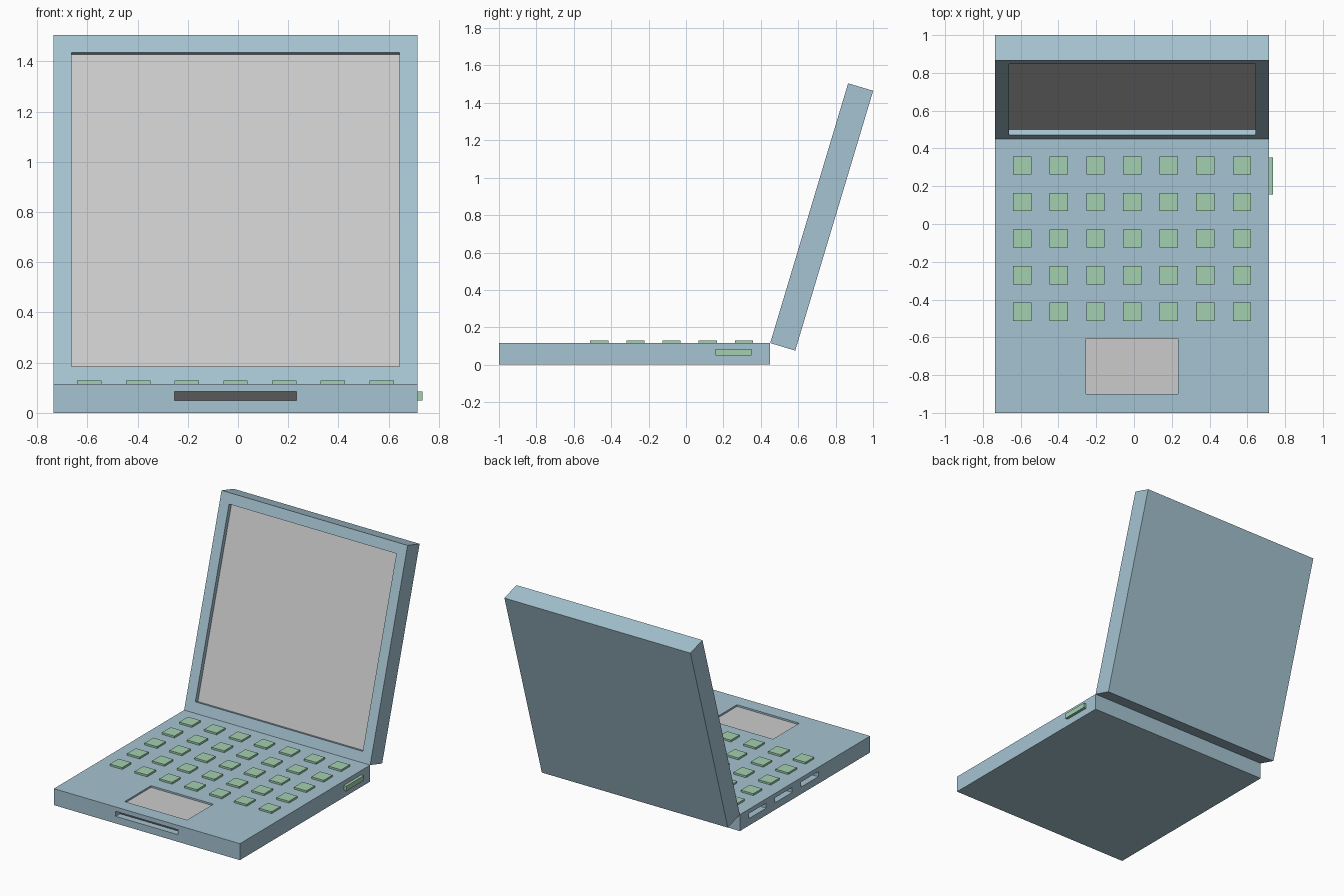
import bpy
import bmesh
import math
from mathutils import Vector

if "Cube" in bpy.data.objects:
    bpy.data.objects.remove(bpy.data.objects["Cube"])


def material(name, color):
    m = bpy.data.materials.new(name)
    m.diffuse_color = (*color, 1)
    m.use_nodes = True
    m.node_tree.nodes["Principled BSDF"].inputs["Base Color"].default_value = m.diffuse_color
    return m


BLUE = material("case_blue", (0.38, 0.55, 0.64))
GREEN = material("key_green", (0.36, 0.63, 0.43))
BLACK = material("slot_black", (0.1, 0.1, 0.1))
SILVER = material("pad_grey", (0.55, 0.56, 0.58))
GLASS = material("screen_grey", (0.75, 0.75, 0.75))


def box(name, lo, hi, mat=None):
    lo, hi = Vector(lo), Vector(hi)
    bm = bmesh.new()
    bmesh.ops.create_cube(bm, size=1)
    for v in bm.verts:
        v.co = Vector(a * b for a, b in zip(v.co, hi - lo)) + (lo + hi) / 2
    mesh = bpy.data.meshes.new(name)
    bm.to_mesh(mesh)
    bm.free()
    if mat:
        mesh.materials.append(mat)
    ob = bpy.data.objects.new(name, mesh)
    bpy.context.collection.objects.link(ob)
    return ob


def cut(target, lo, hi):
    cutter = box("cutter", lo, hi)
    cutter.hide_render = True
    mod = target.modifiers.new("recess", 'BOOLEAN')
    mod.operation = 'DIFFERENCE'
    mod.solver = 'EXACT'
    mod.object = cutter
    bpy.context.view_layer.objects.active = target
    bpy.ops.object.modifier_apply(modifier=mod.name)
    bpy.data.objects.remove(cutter)


X0, X1 = -0.735, 0.715        # case sides
TOP, HINGE_Y = 0.116, 0.45    # base top and rear edge
Z0, Z1 = 0.05, 0.085          # slot heights
DEPTH, SKIN = 0.05, 0.003     # slot depth and lining thickness

# Base with touchpad recess
base = box("base", (X0, -1, 0), (X1, HINGE_Y, TOP), BLUE)
cut(base, (-0.253, -0.9, TOP - 0.015), (0.233, -0.607, TOP + 0.1))
box("touchpad", (-0.253, -0.9, TOP - 0.018), (0.233, -0.607, TOP - 0.012), SILVER)

# Front disc slot
cut(base, (-0.253, -1.1, Z0), (0.233, -1 + DEPTH, Z1))
box("front_slot_back", (-0.253, -1 + DEPTH - SKIN, Z0), (0.233, -1 + DEPTH + SKIN, Z1), BLACK)

# Three ports on the left side
for i in range(3):
    y = 0.254 - 0.29 * i
    cut(base, (X0 - 0.1, y - 0.097, Z0), (X0 + DEPTH, y + 0.097, Z1))
    box(f"port_back_{i + 1}", (X0 + DEPTH - SKIN, y - 0.097, Z0),
        (X0 + DEPTH + SKIN, y + 0.097, Z1), BLACK)

# Button on the right side
box("side_button", (X1 - 0.01, 0.157, Z0), (X1 + 0.02, 0.351, Z1), GREEN)

# Keyboard
for row in range(5):
    for col in range(7):
        x, y = -0.01 + 0.194 * (col - 3), -0.077 + 0.1935 * (2 - row)
        box(f"key_{row + 1}_{col + 1}", (x - 0.0485, y - 0.0485, TOP - 0.01),
            (x + 0.0485, y + 0.0485, TOP + 0.013), GREEN)

# Lid with recessed screen, built upright and tilted about its lower front edge
LEN, RIM = 1.45, 0.0725
lid = box("lid", (X0, 0, 0), (X1, 0.14, LEN), BLUE)
cut(lid, (X0 + RIM, -0.1, RIM), (X1 - RIM, 0.033, LEN - RIM))
screen = box("screen", (X0 + RIM, 0.03, RIM), (X1 - RIM, 0.036, LEN - RIM), GLASS)
for ob in (lid, screen):
    ob.location = (0, HINGE_Y, TOP)
    ob.rotation_euler.x = math.radians(-16.7)

# Centre the model on x = 0
for ob in bpy.context.collection.objects:
    ob.location.x -= (X0 + X1 + 0.02) / 2
